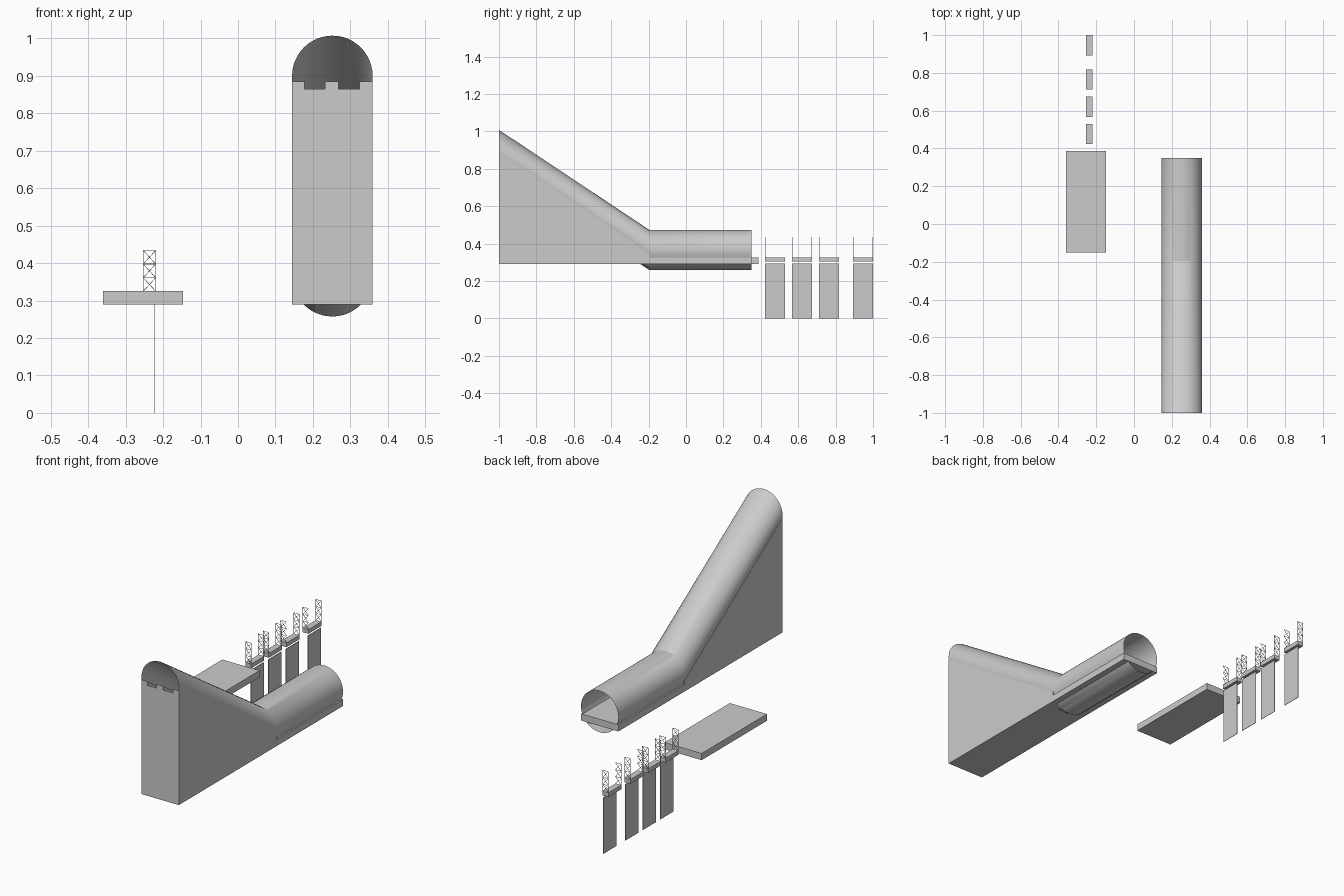
import bpy, bmesh, math
from mathutils import Vector

if "Cube" in bpy.data.objects:
    bpy.data.objects.remove(bpy.data.objects["Cube"], do_unlink=True)

grey = bpy.data.materials.new("concrete grey")
grey.use_nodes = True
colour = (0.6, 0.6, 0.6, 1)
grey.diffuse_color = colour
grey.node_tree.nodes["Principled BSDF"].inputs["Base Color"].default_value = colour


def finish(name, bm, normals=True):
    if normals:
        bmesh.ops.recalc_face_normals(bm, faces=bm.faces)
    mesh = bpy.data.meshes.new(name)
    bm.to_mesh(mesh)
    bm.free()
    mesh.materials.append(grey)
    obj = bpy.data.objects.new(name, mesh)
    bpy.context.collection.objects.link(obj)
    return obj


def add_box(bm, low, high):
    low, high = Vector(low), Vector(high)
    made = bmesh.ops.create_cube(bm, size=1)["verts"]
    for v in made:
        v.co = (low + high) / 2 + v.co * (high - low)


def add_prism(bm, profile, x0, x1):
    """Extrude a (y, z) outline across x."""
    face = bm.faces.new([bm.verts.new((x0, y, z)) for y, z in profile])
    made = bmesh.ops.extrude_face_region(bm, geom=[face])["geom"]
    for v in made:
        if isinstance(v, bmesh.types.BMVert):
            v.co.x = x1


def add_bar(bm, a, b, width=0.0015):
    """Thin square bar between two points lying in an xz plane."""
    a, b = Vector(a), Vector(b)
    made = bmesh.ops.create_cube(bm, size=1)["verts"]
    turn = (b - a).to_track_quat('Z', 'Y')
    for v in made:
        size = Vector((width, width, (b - a).length))
        v.co = (a + b) / 2 + turn @ (v.co * size)


# Entrance tunnel: open pipe, sloping down and then level
CX, R, BEND, SIDES = 0.252, 0.1075, -0.195, 48
bm = bmesh.new()
rings = []
for y, z in ((-1, 0.9), (BEND, 0.365), (0.35, 0.365)):
    rings.append([bm.verts.new((CX + R * math.cos(i * math.tau / SIDES), y,
                                z + R * math.sin(i * math.tau / SIDES)))
                  for i in range(SIDES)])
for r0, r1 in zip(rings, rings[1:]):
    for i in range(SIDES):
        j = (i + 1) % SIDES
        bm.faces.new((r0[i], r0[j], r1[j], r1[i]))
tunnel = finish("tunnel_pipe", bm)
bpy.context.view_layer.objects.active = tunnel
tunnel.select_set(True)
bpy.ops.object.shade_smooth_by_angle(angle=math.radians(30))
tunnel.select_set(False)

# Ramp and level floor under the tunnel
BASE, DECK = 0.29, 0.325
bm = bmesh.new()
add_prism(bm, [(-1, BASE), (0.35, BASE), (0.35, DECK), (BEND, DECK),
               (-1, 0.865)], CX - R, CX + R)
finish("tunnel_base", bm)

# Raised strips on the ramp, leaving two grooves
bm = bmesh.new()
for x0, x1 in ((CX - R, 0.178), (0.232, 0.268), (0.325, CX + R)):
    add_prism(bm, [(-1, 0.865), (BEND, DECK), (BEND, DECK + 0.02),
                   (-1, 0.885)], x0, x1)
finish("ramp_strips", bm)

# Platform slab
bm = bmesh.new()
add_box(bm, (-0.361, -0.15, BASE), (-0.147, 0.387, DECK))
finish("platform", bm)

# Hanging panels, each with a beam and a lattice post at both ends
LEFT, RIGHT, LENGTH, CELL = -0.253, -0.22, 0.107, 0.0363
for n, y0 in enumerate((0.423, 0.567, 0.712, 0.893), 1):
    y1 = y0 + LENGTH
    bm = bmesh.new()
    add_box(bm, (LEFT, y0, 0.303), (RIGHT, y1, DECK))
    finish(f"beam_{n}", bm)

    bm = bmesh.new()
    add_box(bm, (-0.2245, y0, 0), (-0.2225, y1, 0.293))
    finish(f"panel_{n}", bm)

    bm = bmesh.new()
    for y in (y0 + 0.001, y1 - 0.001):
        for x in (LEFT, RIGHT):
            add_bar(bm, (x, y, DECK), (x, y, DECK + 3 * CELL))
        for k in range(3):
            z0, z1 = DECK + k * CELL, DECK + (k + 1) * CELL
            add_bar(bm, (LEFT, y, z1), (RIGHT, y, z1))
            add_bar(bm, (LEFT, y, z0), (RIGHT, y, z1))
            add_bar(bm, (RIGHT, y, z0), (LEFT, y, z1))
    finish(f"lattice_posts_{n}", bm)
